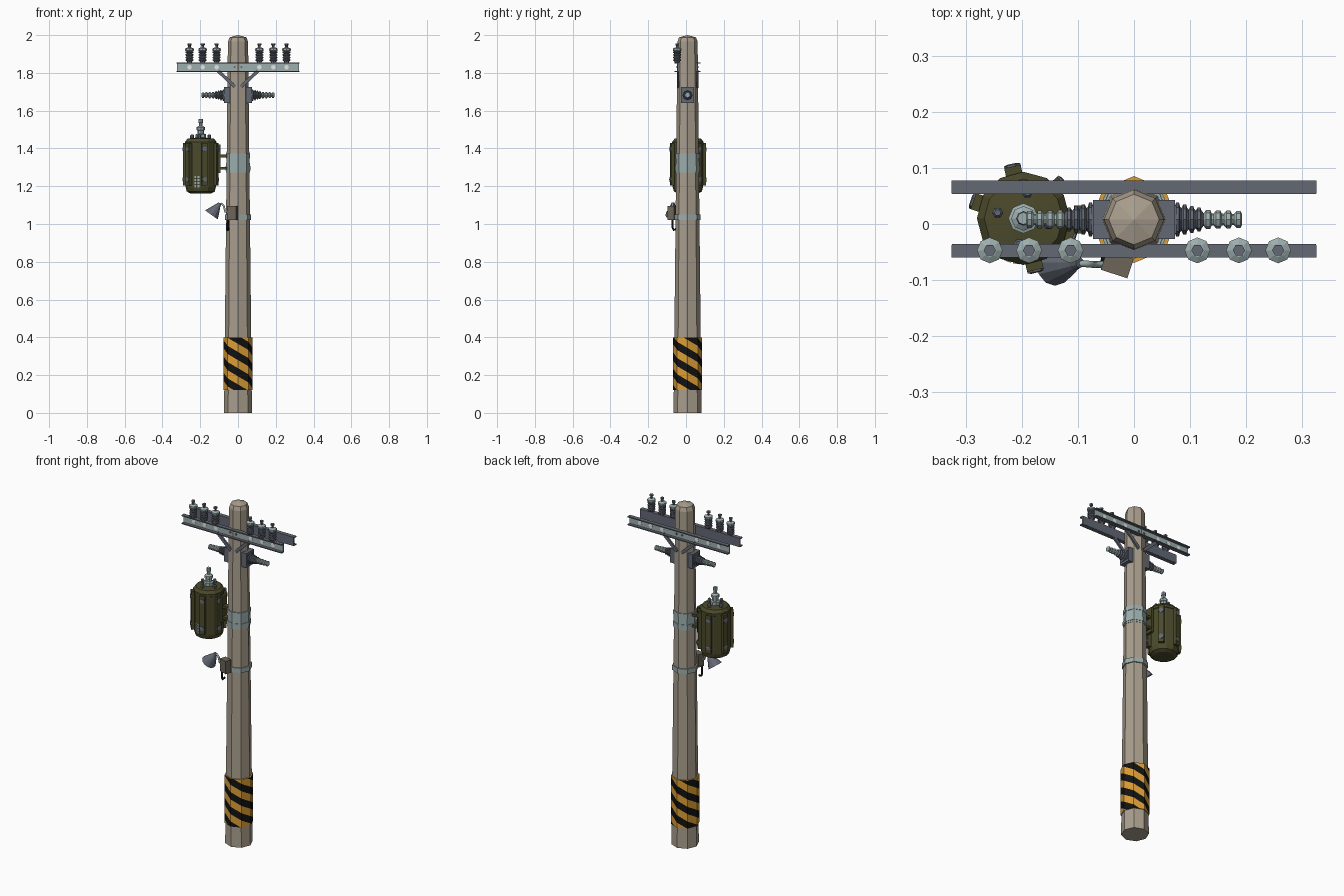
import bpy, bmesh, math
from mathutils import Vector, Matrix

if "Cube" in bpy.data.objects:
    bpy.data.objects.remove(bpy.data.objects["Cube"])

def material(name, rgb):
    m = bpy.data.materials.new(name)
    m.diffuse_color = (*rgb, 1)
    m.use_nodes = True
    m.node_tree.nodes["Principled BSDF"].inputs["Base Color"].default_value = m.diffuse_color
    return m

CONCRETE = material("warm concrete", (0.40, 0.345, 0.27))
SLATE = material("slate metal", (0.125, 0.14, 0.175))
PALE = material("pale galvanised", (0.34, 0.42, 0.42))
OLIVE = material("olive paint", (0.07, 0.068, 0.024))
YELLOW = material("hazard yellow", (0.72, 0.34, 0.035))
BLACK = material("black", (0.006, 0.006, 0.006))
TAUPE = material("taupe box", (0.15, 0.13, 0.10))
WHITE = material("off white", (0.85, 0.87, 0.87))
CY = 0.008  # pole centre in y

def finish(name, bm, mats, normals=True):
    if normals:
        bmesh.ops.recalc_face_normals(bm, faces=bm.faces)
    me = bpy.data.meshes.new(name)
    bm.to_mesh(me)
    bm.free()
    for m in mats:
        me.materials.append(m)
    ob = bpy.data.objects.new(name, me)
    bpy.context.collection.objects.link(ob)
    return ob

def lathe(name, prof, loc, mats, n=8, axis=(0, 0, 1), split=None):
    """Revolve (radius, height) points; segments from index split on use the second colour."""
    bm = bmesh.new()
    rot = Vector((0, 0, 1)).rotation_difference(Vector(axis).normalized()).to_matrix()
    rings = []
    for r, z in prof:
        rings.append([bm.verts.new(rot @ Vector((r * math.cos(2 * math.pi * i / n),
                      r * math.sin(2 * math.pi * i / n), z)) + Vector(loc)) for i in range(n)])
    for k in range(len(rings) - 1):
        for i in range(n):
            j = (i + 1) % n
            f = bm.faces.new((rings[k][i], rings[k][j], rings[k + 1][j], rings[k + 1][i]))
            f.material_index = int(split is not None and k >= split)
    bm.faces.new(rings[0][::-1])
    f = bm.faces.new(rings[-1])
    f.material_index = int(split is not None)
    bmesh.ops.remove_doubles(bm, verts=bm.verts, dist=1e-5)
    return finish(name, bm, mats)

def box(name, loc, size, mat, rot=None):
    bm = bmesh.new()
    m = Matrix.Translation(loc) @ (rot or Matrix()) @ Matrix.Diagonal((*size, 1))
    bmesh.ops.create_cube(bm, size=1, matrix=m)
    return finish(name, bm, [mat])

def tube(name, pts, r, mat):
    cu = bpy.data.curves.new(name, 'CURVE')
    cu.dimensions = '3D'
    cu.bevel_depth, cu.bevel_resolution, cu.use_fill_caps = r, 1, True
    sp = cu.splines.new('POLY')
    sp.points.add(len(pts) - 1)
    for p, c in zip(sp.points, pts):
        p.co = (*c, 1)
    cu.materials.append(mat)
    bpy.context.collection.objects.link(bpy.data.objects.new(name, cu))

def pole_r(z):
    return 0.074 - 0.0205 * z / 1.965

def ribs(z0, z1, count, ra, rb, neck):
    """Insulator sheds tapering from ra to rb."""
    out, step = [], (z1 - z0) / count
    for i in range(count):
        r, z = ra + (rb - ra) * i / max(1, count - 1), z0 + i * step
        out += [(r * neck, z), (r, z + step * .25), (r, z + step * .65), (r * neck, z + step * .8)]
    return out

# Octagonal tapered pole with low pointed cap
lathe("pole", [(0.074, 0), (0.0535, 1.965), (0.045, 1.988), (0, 2.0)], (0, CY, 0), [CONCRETE])

# Hazard sleeve: each side cut along a rising helix, coloured by stripe number
bm = bmesh.new()
R, Z0, Z1 = 0.0775, 0.12, 0.40
side = 2 * R * math.sin(math.pi / 8)
period, slope = 0.086, 3 * 0.086 / (8 * side)
for i in range(8):
    a, b = [Vector((R * math.cos(t), R * math.sin(t) + CY, 0)) for t in (i * math.pi / 4, (i + 1) * math.pi / 4)]
    t = (b - a).normalized()
    up = Vector((0, 0, 1))
    old = set(bm.faces)
    bm.faces.new([bm.verts.new(p) for p in (a + up * Z0, b + up * Z0, b + up * Z1, a + up * Z1)])
    nrm = up + t * slope
    base = i * side * slope
    for k in range(-2, 24):
        new = [f for f in bm.faces if f not in old]
        geom = new + list({e for f in new for e in f.edges}) + list({v for f in new for v in f.verts})
        bmesh.ops.bisect_plane(bm, geom=geom, plane_co=a + up * (k * period / 2 - base), plane_no=nrm, dist=1e-5)
    for f in bm.faces:
        if f not in old:
            s = (f.calc_center_median() - a).dot(nrm) + base
            f.material_index = math.floor(s / (period / 2)) % 2
finish("hazard_sleeve", bm, [YELLOW, BLACK], False)
for z in (Z0, Z1 - 0.003):
    lathe("sleeve_rim", [(0.0773, z), (0.0773, z + 0.003)], (0, CY, 0), [YELLOW])

# Pair of channel crossarms, with holes, bolts and V braces
for s, y in ((-1, -0.0485), (1, 0.066)):
    box("crossarm_web", (0, y - s * 0.008, 1.83), (0.648, 0.007, 0.048), PALE)
    box("crossarm_back", (0, y - s * 0.0115, 1.83), (0.648, 0.002, 0.05), SLATE)
    for z in (1.853, 1.807):
        box("crossarm_flange", (0, y, z), (0.65, 0.023, 0.006), SLATE)
    for x in (-0.257, -0.187, -0.113, 0.113, 0.187, 0.257):
        lathe("crossarm_hole", [(0.012, 0), (0.012, 0.001)], (x, y - s * 0.0045, 1.83), [WHITE], 10, (0, s, 0))
    for x in (-0.018, 0.018):
        lathe("crossarm_bolt", [(0.006, 0), (0.006, 0.005)], (x, y - s * 0.0045, 1.83), [SLATE], 6, (0, s, 0))
    for m in (-1, 1):
        box("brace", (m * 0.06, y - s * 0.006, 1.768), (0.122, 0.01, 0.018), SLATE,
            Matrix.Rotation(-m * math.radians(43), 4, 'Y'))

# Six upright pin insulators on the front arm
pin = [(0.012, 1.855)] + ribs(1.862, 1.917, 4, 0.021, 0.021, 0.75)
n = len(pin) - 1
pin += [(0.023, 1.918), (0.023, 1.928), (0.012, 1.934)]
for x in (-0.257, -0.187, -0.113, 0.113, 0.187, 0.257):
    lathe("pin_insulator", pin, (x, -0.047, 0), [SLATE, PALE], split=n)
    lathe("insulator_pin", [(0.007, 1.93), (0.007, 1.945), (0.011, 1.947), (0.011, 1.956)], (x, -0.047, 0), [SLATE], 6)

# Horizontal side insulators on a bracket
for s in (-1, 1):
    box("side_bracket", (s * 0.058, CY, 1.682), (0.03, 0.07, 0.084), SLATE)
    box("bracket_face", (s * 0.074, CY, 1.682), (0.004, 0.05, 0.058), SLATE)
    dark = ribs(0.072, 0.123, 4, 0.03, 0.021, 0.75)
    lathe("side_insulator", dark + ribs(0.124, 0.196, 4, 0.017, 0.015, 0.65), (0, CY, 1.682),
          [SLATE, PALE], axis=(s, 0, 0), split=len(dark))

# Transformer tank
TX, TY = -0.197, 0.01
lathe("transformer_tank", [(0.055, 1.162), (0.074, 1.172), (0.080, 1.195), (0.080, 1.42), (0.083, 1.422),
      (0.083, 1.435), (0.070, 1.452), (0, 1.46)], (TX, TY, 0), [OLIVE], 12)
for deg in (42, 102, 161, 221, 283, 341):
    rot = Matrix.Rotation(math.radians(deg), 4, 'Z')
    d = rot @ Vector((1, 0, 0))
    box("tank_rib", Vector((TX, TY, 1.315)) + d * 0.085, (0.019, 0.03, 0.225), OLIVE, rot)
    for z in (1.235, 1.395):
        lathe("rib_bolt", [(0.015, 0), (0.015, 0.004), (0.009, 0.006)],
              Vector((TX, TY, z)) + d * 0.0935, [SLATE], 6, d)
# Pale marking plate made of small blocks
for r in range(4):
    for c in range(2):
        ang = math.radians(250 + 11 * c)
        box("marking_tile", (TX + 0.08 * math.cos(ang), TY + 0.08 * math.sin(ang), 1.2 + 0.016 * r),
            (0.004, 0.012, 0.011), PALE, Matrix.Rotation(ang, 4, 'Z'))
# Lid bushing and lid bolts
lathe("tank_bushing", [(0.027, 1.45), (0.027, 1.475), (0.018, 1.478), (0.018, 1.495), (0.022, 1.497),
      (0.022, 1.512), (0.010, 1.52), (0.010, 1.535), (0.013, 1.537), (0.011, 1.556)], (TX, TY, 0), [PALE], 8)
for x, y in ((-0.243, 0.02), (-0.152, 0.0), (-0.205, -0.036), (-0.19, 0.056)):
    lathe("lid_bolt", [(0.010, 1.44), (0.010, 1.468), (0.006, 1.474)], (x, y, 0), [SLATE], 6)

# Transformer mount and pole bands
box("mount_plate", (-0.1, CY, 1.345), (0.014, 0.05, 0.15), OLIVE)
for z in (1.36, 1.295):
    box("mount_arm", (-0.078, CY, z), (0.05, 0.035, 0.014), OLIVE)
    r = pole_r(z) + 0.005
    lathe("mount_strap", [(r, z - 0.012), (r, z + 0.012)], (0, CY, 0), [PALE])
lathe("mount_band", [(pole_r(1.27) + 0.002, 1.272), (pole_r(1.37) + 0.002, 1.372)], (0, CY, 0), [PALE])
lathe("lamp_band", [(0.07, 1.022), (0.07, 1.05)], (0, CY, 0), [PALE])

# Lamp control box, plug, arm and shade
box("lamp_box", (-0.03, -0.072, 1.058), (0.05, 0.036, 0.075), TAUPE, Matrix.Rotation(math.radians(-18), 4, 'Z'))
tube("cable", [(-0.052, -0.07, 1.03), (-0.055, -0.072, 0.985), (-0.054, -0.066, 0.968), (-0.05, -0.05, 0.975)], 0.006, BLACK)
tube("lamp_arm", [(-0.05, -0.072, 1.062), (-0.068, -0.072, 1.066), (-0.075, -0.072, 1.095),
                  (-0.086, -0.071, 1.108), (-0.104, -0.07, 1.104)], 0.006, PALE)
lathe("lamp_shade", [(0.009, -0.006), (0.013, 0.008), (0.024, 0.03), (0.041, 0.07), (0.037, 0.07), (0.012, 0.02)],
      (-0.1, -0.069, 1.105), [SLATE], 12, (-0.58, 0, -0.81))
lathe("lamp_bulb", [(0.008, 0.015), (0.015, 0.035), (0.015, 0.048), (0.006, 0.056)],
      (-0.1, -0.069, 1.105), [WHITE], 8, (-0.58, 0, -0.81))
